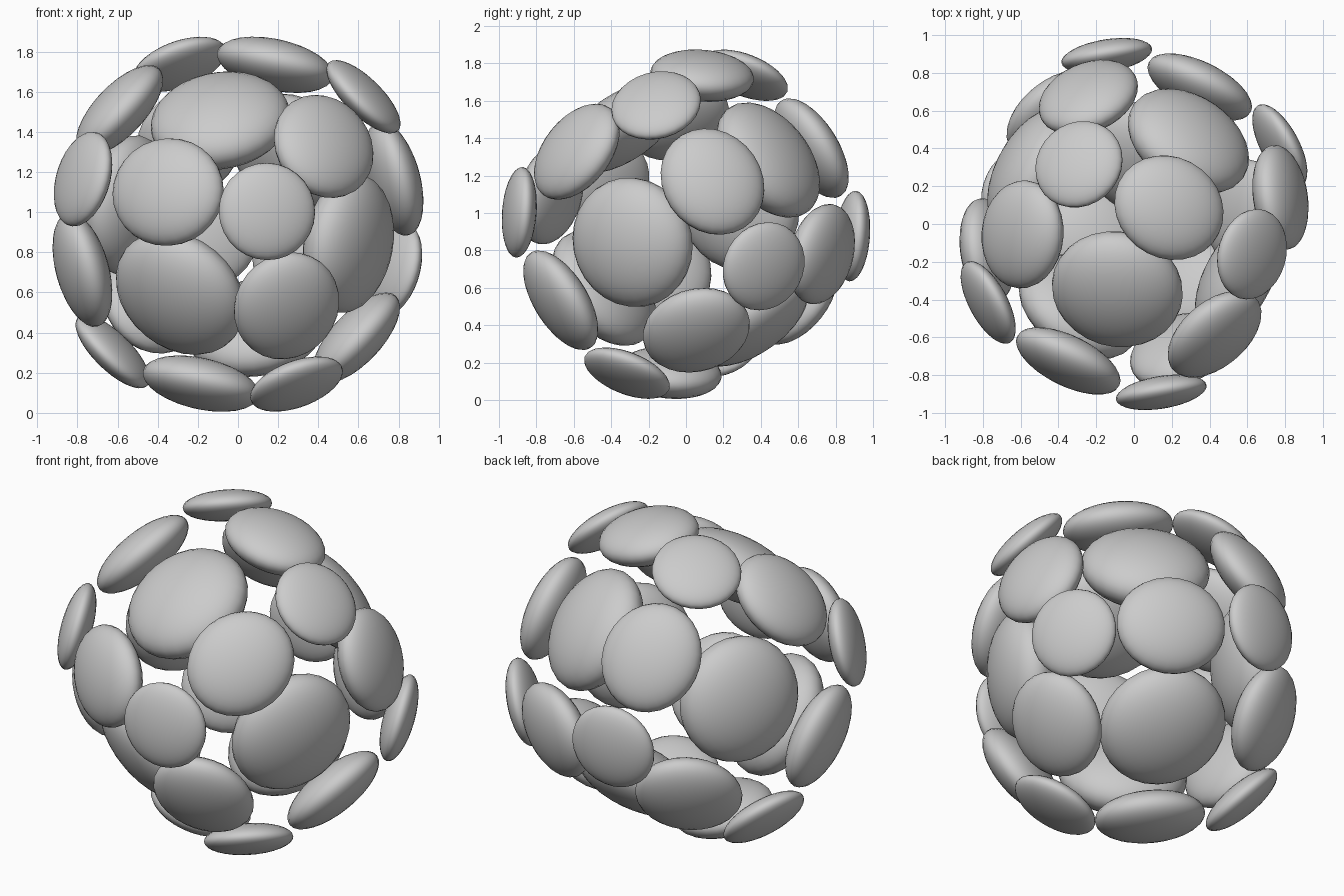
import bpy
from itertools import product
from mathutils import Vector, Matrix

if "Cube" in bpy.data.objects:
    bpy.data.objects.remove(bpy.data.objects["Cube"])

# Tilted cube frame: three perpendicular axes of the cluster
CENTRE = Vector((0, 0, 0.94))
E1 = Vector((0.46, 0.70, 0.547)).normalized()
E2 = Vector((0.151, 0.566, -0.811))
E2 = (E2 - E1 * E2.dot(E1)).normalized()
E3 = E1.cross(E2)
FRAME = Matrix((E1, E2, E3)).transposed()

# non-zero count: name, distance, radius along, radius across, half thickness
KINDS = {
    1: ("face_pad", 0.627, 0.35, 0.35, 0.175),
    2: ("edge_pad", 0.82, 0.302, 0.272, 0.125),
    3: ("corner_pad", 0.905, 0.243, 0.243, 0.085),
}


def add_pad(cell):
    """Flattened ball facing outward from the cluster centre."""
    count = sum(abs(c) for c in cell)
    name, dist, along, across, thick = KINDS[count]
    normal = Vector(cell).normalized()
    # long axis follows a cube axis the cell does not use
    free = [i for i in range(3) if cell[i] == 0]
    axis = Vector((0, 0, 0))
    axis[free[0] if free else 2] = 1
    axis = (axis - normal * axis.dot(normal)).normalized()
    side = normal.cross(axis)
    rot = (FRAME @ Matrix((axis, side, normal)).transposed()).to_4x4()

    bpy.ops.mesh.primitive_uv_sphere_add(segments=28, ring_count=16, radius=1)
    pad = bpy.context.object
    pad.name = name
    pad.matrix_world = (Matrix.Translation(CENTRE + FRAME @ normal * dist)
                        @ rot @ Matrix.Diagonal((along, across, thick, 1)))
    bpy.ops.object.shade_smooth()


# 26 pads: every cell of a 3x3x3 grid except the middle
for cell in product((-1, 0, 1), repeat=3):
    if any(cell):
        add_pad(cell)
